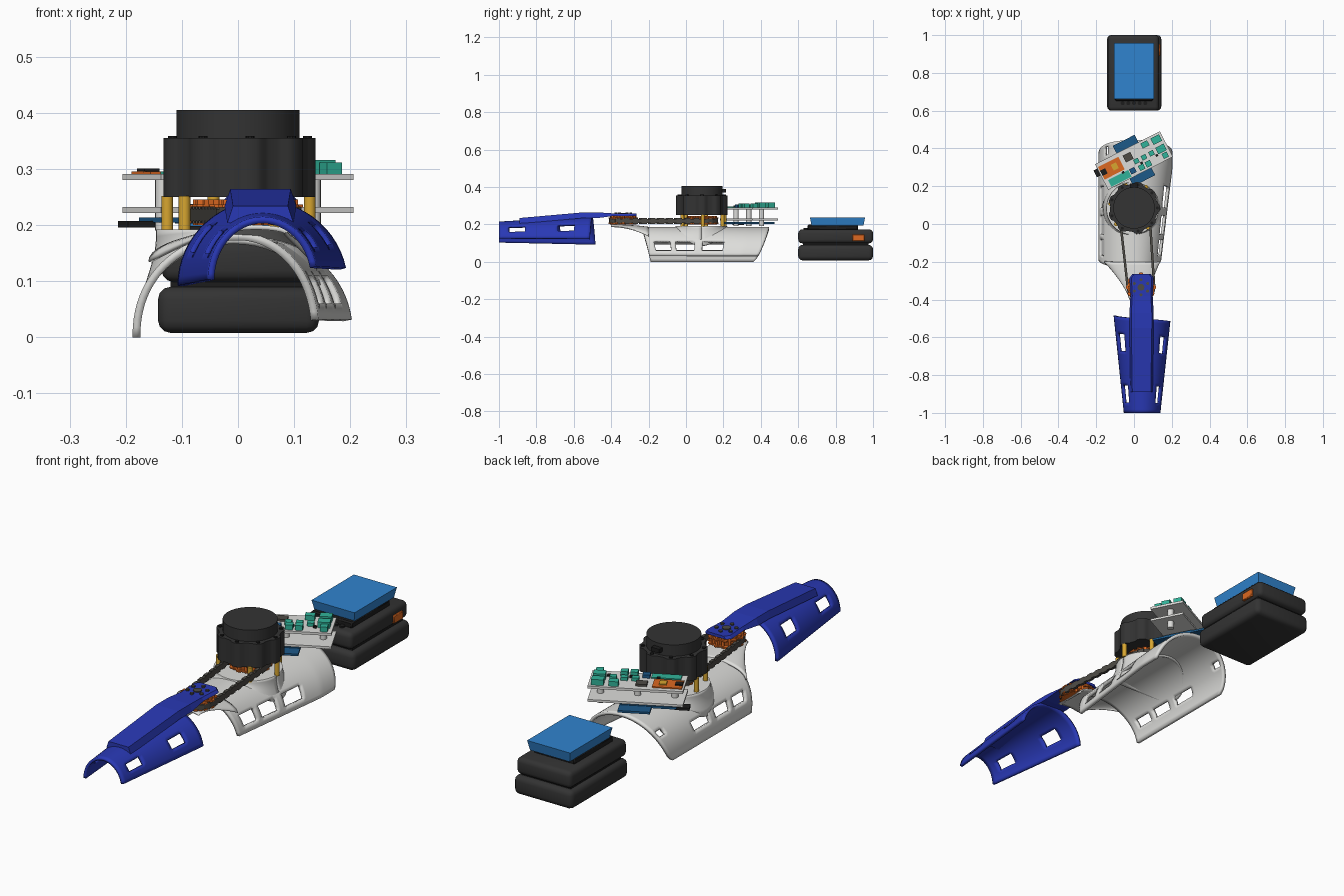
import bpy, bmesh
from math import sin, cos, pi, radians, sqrt, atan2
from mathutils import Vector, Matrix

old = bpy.data.objects.get("Cube")
if old:
    bpy.data.objects.remove(old)


def material(name, r, g, b):
    m = bpy.data.materials.new(name)
    m.use_nodes = True
    m.diffuse_color = (r, g, b, 1)
    m.node_tree.nodes["Principled BSDF"].inputs["Base Color"].default_value = (r, g, b, 1)
    return m


WHITE = material("white plastic", .72, .72, .70)
ROYAL = material("royal blue", .022, .04, .46)
SKY = material("sky blue", .03, .23, .62)
ORANGE = material("orange", .72, .14, .015)
GOLD = material("brass gold", .68, .38, .03)
TEAL = material("teal green", .03, .45, .32)
DARK = material("charcoal", .033, .033, .033)
BLACK = material("black", .012, .012, .012)
STEEL = material("chain grey", .075, .07, .06)
NAVY = material("circuit blue", .012, .10, .25)


def finish(name, bm, mat, smooth=35):
    me = bpy.data.meshes.new(name)
    bm.to_mesh(me)
    bm.free()
    ob = bpy.data.objects.new(name, me)
    bpy.context.collection.objects.link(ob)
    me.materials.append(mat)
    if smooth:
        bpy.ops.object.select_all(action='DESELECT')
        bpy.context.view_layer.objects.active = ob
        ob.select_set(True)
        bpy.ops.object.shade_smooth_by_angle(angle=radians(smooth))
    return ob


def box(name, center, size, mat, turn=0, bevel=0, segments=3):
    bm = bmesh.new()
    bmesh.ops.create_cube(bm, size=1, matrix=Matrix.Translation(center)
                          @ Matrix.Rotation(radians(turn), 4, 'Z') @ Matrix.Diagonal((*size, 1)))
    if bevel:
        bmesh.ops.bevel(bm, geom=bm.edges[:], offset=bevel, segments=segments, profile=.5, affect='EDGES')
    return finish(name, bm, mat, 40 if bevel else 0)


def prism(name, outline, z0, z1, mat):
    bm = bmesh.new()
    face = bm.faces.new([bm.verts.new((x, y, z0)) for x, y in outline])
    top = bmesh.ops.extrude_face_region(bm, geom=[face])["geom"]
    bmesh.ops.translate(bm, vec=(0, 0, z1 - z0), verts=[v for v in top if isinstance(v, bmesh.types.BMVert)])
    bmesh.ops.recalc_face_normals(bm, faces=bm.faces)
    return finish(name, bm, mat)


def disc(name, x, y, r, z0, z1, mat, n=32, lobes=0, depth=0):
    ring = [(a, r + depth * max(-.5, min(.5, cos(lobes * a))) if lobes else r)
            for a in (2 * pi * i / n for i in range(n))]
    return prism(name, [(x + q * cos(a), y + q * sin(a)) for a, q in ring], z0, z1, mat)


def sheet(name, nu, nv, point, mat, thick, hole=lambda u, v: False):
    """Curved grid with cells left out for windows, thickened inwards."""
    bm = bmesh.new()
    g = [[bm.verts.new(point(i / nu, j / nv)) for j in range(nv + 1)] for i in range(nu + 1)]
    for i in range(nu):
        for j in range(nv):
            if not hole((i + .5) / nu, (j + .5) / nv):
                bm.faces.new((g[i][j], g[i][j + 1], g[i + 1][j + 1], g[i + 1][j]))
    ob = finish(name, bm, mat, 40)
    mod = ob.modifiers.new("wall", 'SOLIDIFY')
    mod.thickness, mod.offset = thick, -1
    return ob


def mix(a, b, t):
    return a + (b - a) * t


# Forearm cover: tapered arch with two windows on each side
def forearm_point(u, v):
    a = radians(mix(12, 180, u))
    y = mix(-1, -.485 - .03 * (1 - u), v)
    return (.044 + mix(.098, .152, v) * cos(a), y, mix(.103, .092, v) + mix(.112, .152, v) * sin(a))


def forearm_hole(u, v):
    row = .10 < u < .22 or .73 < u < .85
    return row and (.12 < v < .29 or .66 < v < .83)


sheet("forearm_cover", 28, 28, forearm_point, ROYAL, .012, forearm_hole)

# Forearm strap: sloping rail on the cover, ending in a flat mounting plate
path = [(-.89, .222), (-.55, .252), (-.47, .252), (-.38, .246), (-.285, .246), (-.265, .246)]
half = [.055, .06, .06, .055, .06, .045]
bm = bmesh.new()
rings = []
for (y, z), w in zip(path, half):
    low = z - .018 if y < -.46 else z
    rings.append([bm.verts.new((.04 + x, y, h)) for x, h in
                  ((-w - .004, low), (w + .004, low), (w - .006, z + .012), (-w + .006, z + .012))])
for a, b in zip(rings, rings[1:]):
    for k in range(4):
        bm.faces.new((a[k], a[(k + 1) % 4], b[(k + 1) % 4], b[k]))
bm.faces.new(rings[0])
bm.faces.new(rings[-1])
bmesh.ops.recalc_face_normals(bm, faces=bm.faces)
finish("forearm_strap", bm, ROYAL, 0)

# Joint and motor sprockets, with the joint bolts
joint, motor = Vector((.037, -.335)), Vector((0, .085))
disc("joint_cap", joint.x, joint.y, .018, .255, .262, STEEL, 20)
for k in range(6):
    a = radians(60 * k + 30)
    disc("joint_bolt", joint.x + .04 * cos(a), joint.y + .04 * sin(a), .008, .255, .264, STEEL, 10)
for label, c, r in (("joint", joint, .07), ("motor", motor, .08)):
    disc(label + "_sprocket", c.x, c.y, r - .004, .2, .246, ORANGE, 96, 16, .008)
    for z in (.203, .231):
        disc(label + "_sprocket_flange", c.x, c.y, r + .005, z, z + .006, ORANGE, 72, 12, .008)

# Chain: links spaced along both straight runs and around both sprockets
d = (joint - motor).normalized()
side = Vector((-d.y, d.x))
base = atan2(side.y, side.x)
track = []
for i in range(11):
    track.append(motor + .08 * Vector((cos(base + pi * i / 10), sin(base + pi * i / 10))))
for i in range(1, 18):
    track.append((motor - side * .08).lerp(joint - side * .07, i / 18))
for i in range(10):
    track.append(joint + .07 * Vector((cos(base + pi + pi * i / 9), sin(base + pi + pi * i / 9))))
for i in range(1, 18):
    track.append((joint + side * .07).lerp(motor + side * .08, i / 18))
for i, p in enumerate(track):
    q = track[(i + 1) % len(track)]
    m, e = (p + q) / 2, q - p
    wide = .03 if i % 2 else .022
    box("chain_link", (m.x, m.y, .218), (e.length * 1.15, .013, wide), STEEL, atan2(e.y, e.x) * 180 / pi)


# Upper arm cover: wide arch, slanted back edge, three windows on each side
def arm_point(u, v):
    a = radians(mix(8, 180, u))
    s = max(sin(a), 0)
    y = mix(-.19 - .045 * s, .36 + .085 * s ** .6, v)
    w = mix(.145, .205, min(1, v * 1.2)) if u < .5 else .188
    return (w * cos(a), y, .187 * s ** .9)


def arm_hole(u, v):
    row = .05 < u < .15 or .82 < u < .91
    slot = .74 < u < .80 and .90 < v < .97
    return slot or row and (.06 < v < .2 or .26 < v < .42 or .48 < v < .66)


sheet("upper_arm_cover", 40, 44, arm_point, WHITE, .014, arm_hole)


# Tapered neck carrying the joint
def neck_point(u, v):
    a, t = pi * u, v ** .7
    hw = mix(.058, .15, v ** 1.6)
    return (mix(.033, -.01, v) + hw * cos(a), mix(-.4, -.2, v), mix(.188, .135, v * v) + mix(.012, .052, v * v) * sin(a))


sheet("upper_arm_neck", 20, 12, neck_point, WHITE, .008)


# Motor pedestal: round wall flaring into the cover, closed by a disc
def pedestal_point(u, v):
    a = -2 * pi * u
    r = .138 + .022 * (1 - v) ** 3
    x = r * cos(a)
    low = .18 * sqrt(max(0, 1 - (x / .185) ** 2)) - .004
    return (x - .008, .082 + r * sin(a), mix(low, .192, v))


sheet("motor_pedestal", 48, 6, pedestal_point, WHITE, .01)
disc("pedestal_top", -.008, .082, .138, .182, .192, WHITE, 48)

# Motor: lobed body, round cap, bolts and brass standoffs
disc("motor_body", motor.x, motor.y, .132, .25, .355, DARK, 90, 9, .012)
disc("motor_cap", motor.x, motor.y, .11, .355, .405, DARK, 48)
box("motor_plug", (0, .2, .38), (.04, .03, .018), BLACK)
for k in range(9):
    a = 2 * pi * k / 9
    disc("motor_bolt", .124 * cos(a), .085 + .124 * sin(a), .008, .353, .359, BLACK, 10)
for deg in (2, 60, 110, 170, 222, 305):
    a = radians(deg)
    disc("standoff", .128 * cos(a), .085 + .128 * sin(a), .0105, .188, .252, GOLD, 12)

# Circuit boards: everything here shares one turned frame
TURN = 27
frame = Matrix.Translation((0, .336, 0)) @ Matrix.Rotation(radians(TURN), 4, 'Z')


def part(name, x, y, z0, z1, sx, sy, mat):
    c = frame @ Vector((x, y, (z0 + z1) / 2))
    return box(name, c, (sx, sy, z1 - z0), mat, TURN)


part("lower_plate", 0, 0, .222, .232, .385, .152, WHITE)
part("upper_plate", 0, 0, .280, .291, .385, .152, WHITE)
part("cross_board", 0, 0, .203, .212, .13, .24, NAVY)
part("driver_board", -.05, 0, .205, .214, .23, .13, NAVY)
part("driver_plug", -.185, .03, .196, .207, .06, .04, BLACK)
for x in (-.15, 0, .15):
    p = frame @ Vector((x, 0, 0))
    disc("board_post", p.x, p.y, .014, .19, .282, WHITE, 16)
part("controller_board", -.125, .018, .291, .296, .12, .075, ORANGE)
part("controller_chip", -.105, .018, .296, .301, .03, .035, GOLD)
part("controller_plug", -.17, .018, .294, .301, .03, .03, BLACK)
part("sensor_board", -.11, -.05, .291, .296, .12, .04, TEAL)
part("main_chip", -.02, .03, .291, .300, .045, .04, STEEL)
part("blue_relay", -.03, -.045, .291, .305, .03, .03, NAVY)
for x in (.02, .06, .16):
    part("terminal_rear", x, -.05, .291, .312, .03, .03, TEAL)
for x in (.01, .055, .10):
    part("terminal_middle", x, -.008, .291, .305, .028, .026, TEAL)
for y in (-.01, .045):
    part("terminal_end", .155, y, .291, .316, .05, .038, TEAL)
part("terminal_front", .09, .05, .291, .312, .04, .03, TEAL)
for x in (-.08, .03, .12):
    part("small_chip", x, -.03, .291, .299, .014, .012, BLACK)

# Battery pack: two rounded cases, connecting core, side switch, sky blue top
box("battery_lower_case", (.001, .8, .049), (.287, .4, .082), DARK, 0, .022)
box("battery_core", (0, .8, .093), (.24, .35, .03), BLACK)
box("battery_upper_case", (-.002, .8, .136), (.268, .4, .074), DARK, 0, .02)
box("battery_switch", (.127, .922, .128), (.024, .064, .036), ORANGE, 0, .003, 1)
box("battery_riser", (0, .785, .183), (.2, .27, .03), BLACK, 0, .006, 1)
for k in range(5):
    disc("battery_button", -.06 + .03 * k, .64, .011, .17, .18, BLACK, 12)
lid = box("battery_top", (0, .81, .216), (.21, .295, .044), SKY)
for v in lid.data.vertices:
    if v.co.z < .21:
        v.co.x *= .92
        v.co.y = .81 + (v.co.y - .81) * .94
